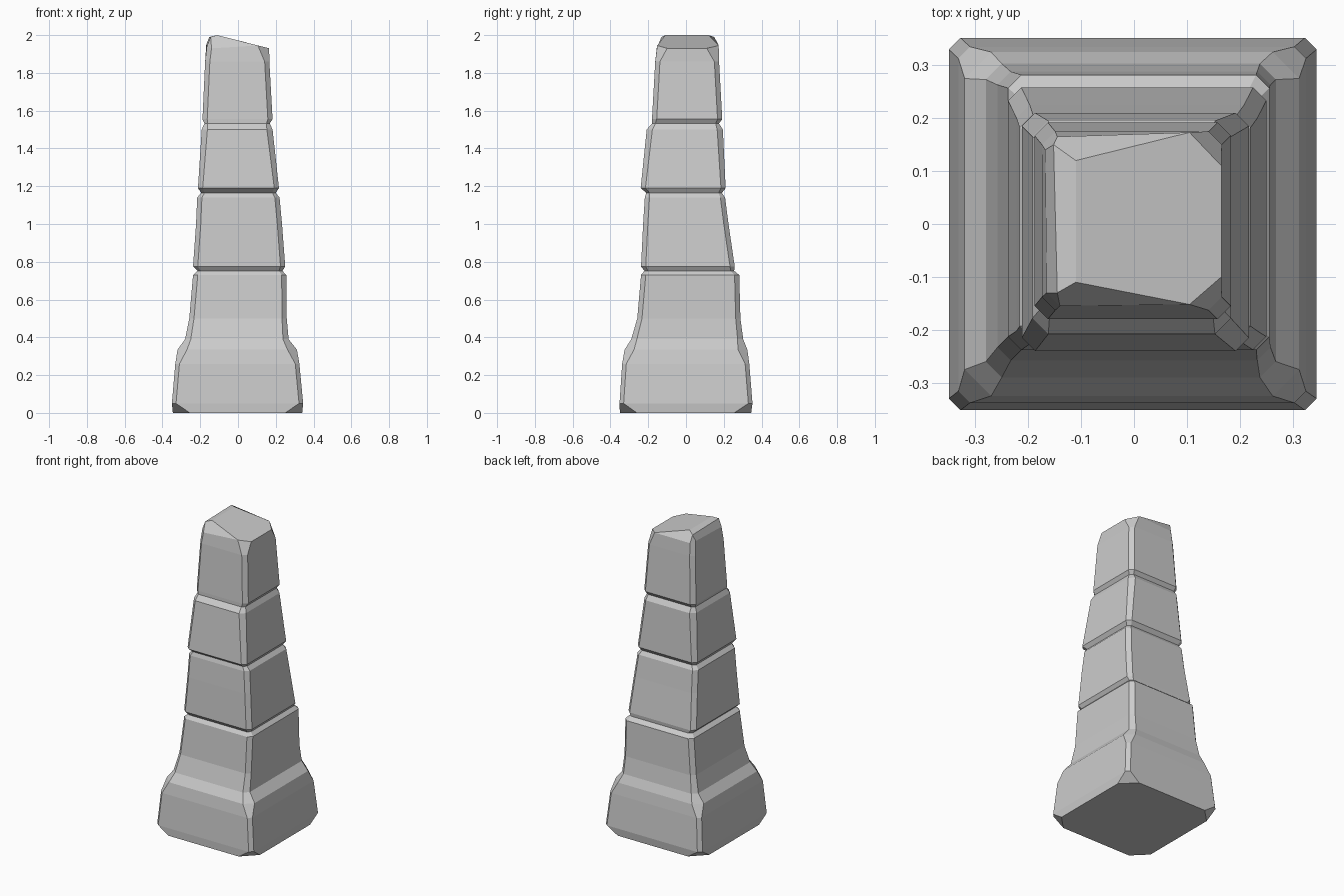
import bpy, bmesh

# Cross-sections: z, x min, x max, y min, y max, corner chamfer
RINGS = [
    (0.00, -0.345, 0.34, -0.35, 0.345, 0.09),
    (0.05, -0.35, 0.345, -0.352, 0.352, 0.022),
    (0.26, -0.332, 0.325, -0.338, 0.335, 0.022),
    (0.335, -0.32, 0.312, -0.325, 0.325, 0.05),
    (0.39, -0.28, 0.268, -0.29, 0.303, 0.03),
    (0.50, -0.258, 0.258, -0.258, 0.288, 0.025),
    (0.73, -0.238, 0.256, -0.238, 0.282, 0.025),
    (0.752, -0.215, 0.235, -0.22, 0.255, 0.018),
    (0.775, -0.238, 0.25, -0.238, 0.258, 0.025),
    (1.00, -0.222, 0.233, -0.227, 0.225, 0.025),
    (1.14, -0.216, 0.22, -0.218, 0.207, 0.025),
    (1.165, -0.195, 0.2, -0.21, 0.19, 0.018),
    (1.19, -0.212, 0.217, -0.24, 0.21, 0.025),
    (1.50, -0.192, 0.183, -0.208, 0.195, 0.03),
    (1.532, -0.178, 0.168, -0.18, 0.175, 0.018),
    (1.555, -0.188, 0.183, -0.18, 0.192, 0.025),
    (1.86, -0.174, 0.166, -0.163, 0.175, 0.025),
]


def chamfered_ring(bm, z, x0, x1, y0, y1, c):
    pts = [(x0 + c, y0), (x1 - c, y0), (x1, y0 + c), (x1, y1 - c),
           (x1 - c, y1), (x0 + c, y1), (x0, y1 - c), (x0, y0 + c)]
    return [bm.verts.new((x, y, z)) for x, y in pts]


def bridge(bm, a, b):
    n = len(a)
    for i in range(n):
        j = (i + 1) % n
        bm.faces.new((a[i], a[j], b[j], b[i]))


# Stacked, weathered stone blocks
bm = bmesh.new()
rings = [chamfered_ring(bm, *r) for r in RINGS]

# Chipped shoulder below the slanted top
shoulder = [(-0.14, -0.155, 1.93), (0.105, -0.152, 1.945), (0.165, -0.10, 1.93),
            (0.165, 0.11, 1.93), (0.105, 0.173, 1.945), (-0.145, 0.165, 1.94),
            (-0.168, 0.14, 1.95), (-0.165, -0.13, 1.94)]
rings.append([bm.verts.new(p) for p in shoulder])

for a, b in zip(rings, rings[1:]):
    bridge(bm, a, b)
bm.faces.new(rings[0][::-1])

# Slanted top with a narrow bevel on its high side
s = rings[-1]
ridge = [bm.verts.new(p) for p in ((-0.11, -0.11, 2.0), (-0.11, 0.12, 2.0),
                                   (-0.152, 0.15, 1.99), (-0.145, -0.13, 1.99))]
fr, bk, bl, fl = ridge
bm.faces.new((fr, s[1], s[2], s[3], s[4], bk))
bm.faces.new((fr, bk, bl, fl))
bm.faces.new((s[0], s[1], fr, fl))
bm.faces.new((s[4], s[5], bl, bk))
bm.faces.new((s[5], s[6], bl))
bm.faces.new((s[6], s[7], fl, bl))
bm.faces.new((s[7], s[0], fl))

bmesh.ops.recalc_face_normals(bm, faces=bm.faces)
mesh = bpy.data.meshes.new("stone_pillar")
bm.to_mesh(mesh)
bm.free()
pillar = bpy.data.objects.new("stone_pillar", mesh)
bpy.context.collection.objects.link(pillar)
